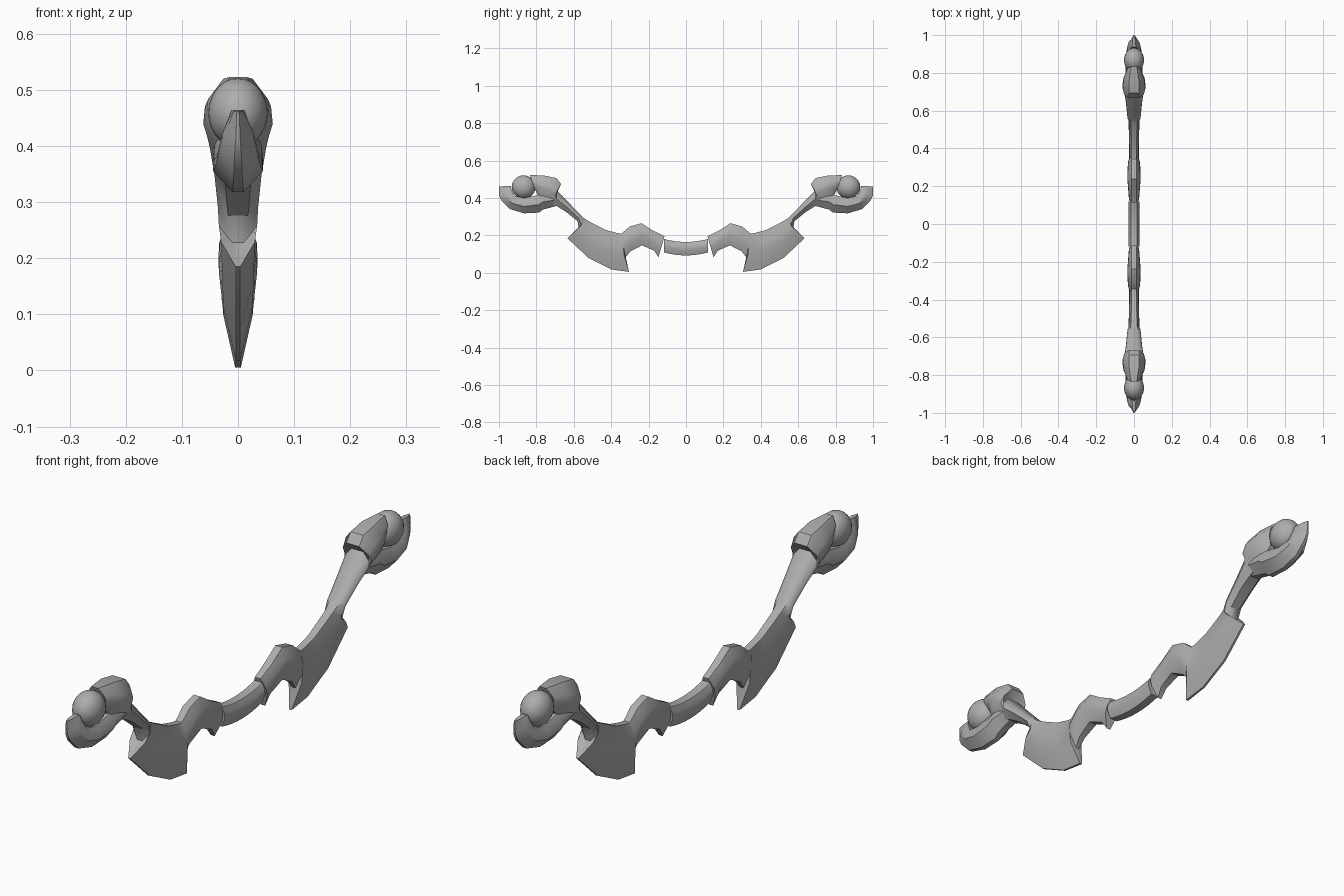
import bpy, bmesh, math

grey = bpy.data.materials.new("plain_grey")
grey.diffuse_color = (0.42, 0.42, 0.42, 1)


def finish(ob, angle=40):
    ob.data.materials.append(grey)
    bpy.ops.object.select_all(action='DESELECT')
    ob.select_set(True)
    bpy.context.view_layer.objects.active = ob
    bpy.ops.object.shade_smooth_by_angle(angle=math.radians(angle))


def loft(name, stations, side):
    """Eight-sided sections: top y, top z, bottom y, bottom z, top / middle / bottom half-width."""
    bm = bmesh.new()
    rings = []
    for ty, tz, by, bz, wt, wm, wb in stations:
        outline = [(0, wt), (.3, wm * .95), (.55, wm), (1, wb)]
        pts = outline + [(f, -w) for f, w in reversed(outline)]
        rings.append([bm.verts.new((w, side * (ty + (by - ty) * f), tz + (bz - tz) * f))
                      for f, w in pts])
    for a, b in zip(rings, rings[1:]):
        for i in range(8):
            j = (i + 1) % 8
            bm.faces.new((a[i], a[j], b[j], b[i]))
    bm.faces.new(rings[0])
    bm.faces.new(rings[-1])
    bmesh.ops.recalc_face_normals(bm, faces=bm.faces)
    mesh = bpy.data.meshes.new(name)
    bm.to_mesh(mesh)
    bm.free()
    ob = bpy.data.objects.new(name, mesh)
    bpy.context.collection.objects.link(ob)
    finish(ob)


# Limb: inner knuckle, hanging blade, neck and hood
limb = [
    (.115, .195, .147, .083, .012, .027, .008),
    (.175, .225, .170, .118, .014, .030, .012),
    (.238, .265, .235, .147, .014, .035, .016),
    (.300, .248, .297, .115, .014, .034, .012),
    (.345, .210, .325, .080, .013, .030, .007),
    (.365, .212, .305, .005, .013, .026, .005),
    (.425, .228, .400, .018, .014, .026, .004),
    (.490, .260, .520, .078, .015, .028, .004),
    (.530, .282, .634, .185, .016, .030, .004),
    (.545, .292, .572, .228, .018, .034, .010),
    (.565, .312, .580, .276, .020, .036, .018),
    (.630, .378, .640, .325, .022, .042, .022),
    (.695, .445, .690, .356, .024, .050, .022),
    (.668, .475, .725, .370, .026, .055, .024),
    (.693, .507, .755, .385, .026, .062, .026),
    (.760, .520, .785, .400, .026, .056, .026),
    (.835, .523, .805, .440, .014, .034, .018),
]
# Jaw: hooked cradle curling under the ball
jaw = [
    (.690, .430, .690, .358, .020, .040, .015),
    (.765, .430, .765, .338, .026, .044, .012),
    (.795, .415, .785, .322, .028, .045, .010),
    (.865, .400, .865, .318, .028, .044, .010),
    (.915, .410, .940, .340, .024, .038, .008),
    (.932, .440, .985, .385, .018, .029, .006),
    (.937, .463, .999, .412, .012, .018, .004),
    (.950, .464, 1.00, .462, .008, .008, .002),
]
for side, label in ((-1, "front"), (1, "back")):
    loft(label + "_limb", limb, side)
    loft(label + "_jaw", jaw, side)
    # Ball held in the jaw
    bpy.ops.mesh.primitive_uv_sphere_add(segments=24, ring_count=14, radius=1,
                                         location=(0, side * .868, .459))
    ball = bpy.context.object
    ball.name = label + "_ball"
    ball.scale = (.053, .064, .062)
    finish(ball, 60)

# Curved grip in the middle
grip = []
for i in range(9):
    y = -.118 + .236 * i / 8
    lift = .016 * (y / .118) ** 2
    grip.append((y, .165 + lift, y, .093 + lift, .016, .029, .016))
loft("grip", grip, 1)
